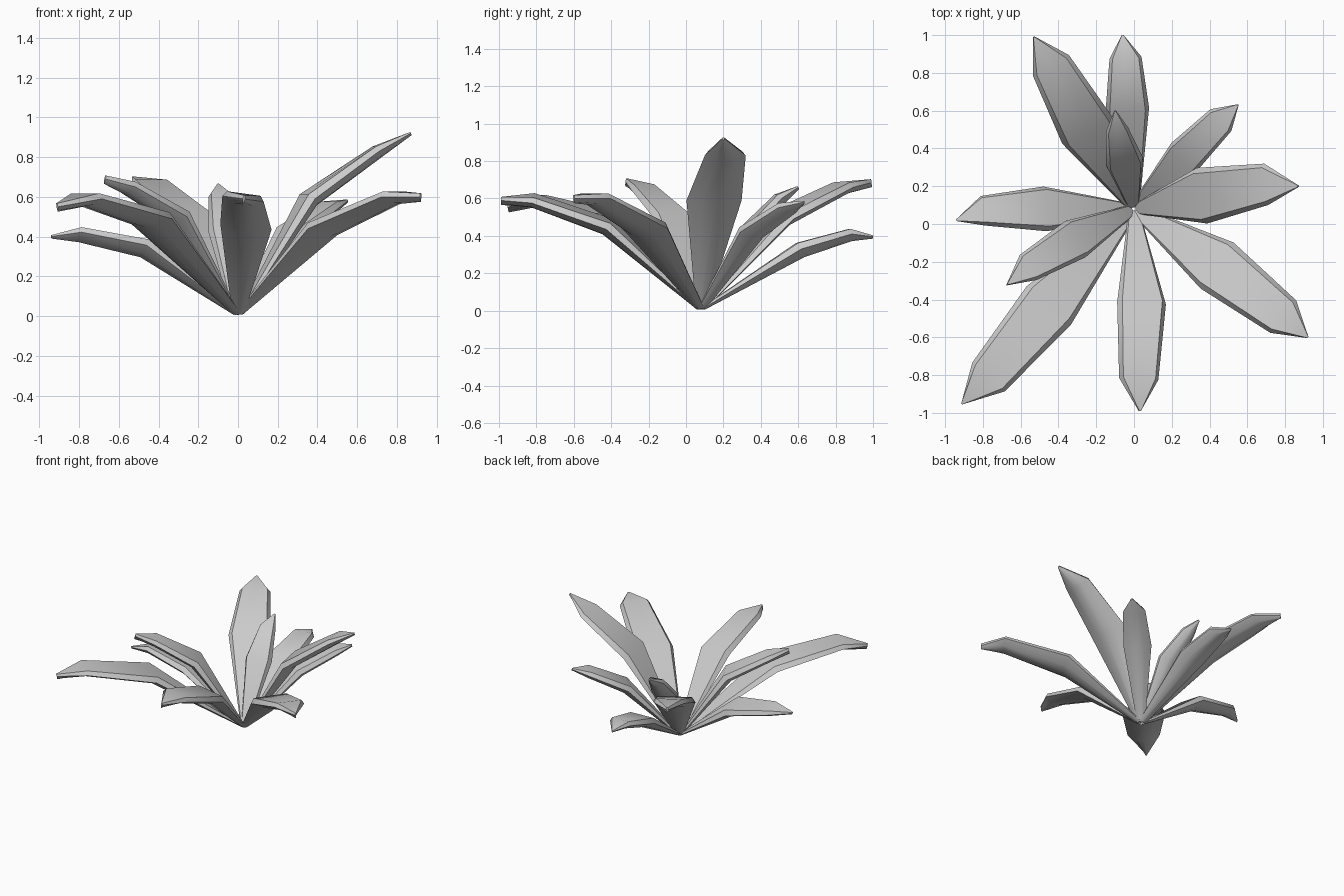
import bpy
import bmesh
from math import cos, sin, radians
from mathutils import Vector

cube = bpy.data.objects.get("Cube")
if cube:
    bpy.data.objects.remove(cube, do_unlink=True)

# Single grey leaf colour
leaf_grey = bpy.data.materials.new("leaf_grey")
leaf_grey.use_nodes = True
colour = (0.6, 0.6, 0.6, 1)
leaf_grey.diffuse_color = colour
leaf_grey.node_tree.nodes["Principled BSDF"].inputs["Base Color"].default_value = colour

UP = Vector((0, 0, 1))
ROOT = Vector((0, 0.08, 0.015))
BLUNT, SHARP = 0.045, 0.018

# Cross-section as (fraction of half width, fraction of thickness):
# rim, flat top, rim, sloping flank, then the keeled underside
SECTION = [(-0.82, 0.4), (0, 0.4), (0.82, 0.4), (1, 0),
           (0.5, -0.42), (0, -0.55), (-0.5, -0.42), (-1, 0)]
CREASES = (0, 2, 3, 7)


def make_leaf(name, knee, knee_width, shoulder, shoulder_width, tip, tip_depth, roll=0):
    """Thick leaf lofted from the root over a knee and a shoulder to the tip.
    A positive roll (degrees) lifts its right edge, looking outward."""
    knee, shoulder, tip = Vector(knee), Vector(shoulder), Vector(tip)
    outward = (tip - ROOT) * Vector((1, 1, 0))
    outward.normalize()
    path = [ROOT + outward * 0.015, knee, shoulder, tip]
    widths = [0.03, knee_width, shoulder_width, 0.005]
    depths = [0.02, 0.09, 0.07, tip_depth]
    c, s = cos(radians(roll)), sin(radians(roll))

    bm = bmesh.new()
    rings = []
    for i, (centre, width, depth) in enumerate(zip(path, widths, depths)):
        along = path[min(i + 1, 3)] - path[max(i - 1, 0)]
        flat = along.cross(UP).normalized()
        up = flat.cross(along).normalized()
        side, normal = flat * c + up * s, up * c - flat * s
        rings.append([bm.verts.new(centre + side * u * width + normal * v * depth)
                      for u, v in SECTION])

    count = len(SECTION)
    for a, b in zip(rings, rings[1:]):
        for k in range(count):
            n = (k + 1) % count
            bm.faces.new((a[k], a[n], b[n], b[k]))
    bm.faces.new(rings[0])
    bm.faces.new(rings[-1])
    bmesh.ops.recalc_face_normals(bm, faces=bm.faces)

    # Smooth top and underside, with crisp edges along the flanks
    for face in bm.faces:
        face.smooth = True
    for a, b in zip(rings, rings[1:]):
        for k in CREASES:
            bm.edges.get((a[k], b[k])).smooth = False
    for ring in (rings[0], rings[-1]):
        for k in range(count):
            bm.edges.get((ring[k], ring[(k + 1) % count])).smooth = False

    mesh = bpy.data.meshes.new(name)
    bm.to_mesh(mesh)
    bm.free()
    mesh.materials.append(leaf_grey)
    leaf = bpy.data.objects.new(name, mesh)
    bpy.context.collection.objects.link(leaf)


# Rosette of leaves: knee, half width, shoulder, half width, tip, tip depth, roll
make_leaf("tall_left_leaf", (.36, .15, .59), .15, (.7, .21, .83), .11, (.87, .2, .92), SHARP)
make_leaf("front_left_leaf", (.44, -.22, .44), .15, (.79, -.49, .6), .11, (.92, -.6, .6), BLUNT)
make_leaf("front_leaf", (.04, -.42, .45), .13, (.025, -.82, .59), .105, (.03, -.99, .59), BLUNT, 8)
make_leaf("front_right_leaf", (-.45, -.43, .49), .155, (-.77, -.81, .59), .115, (-.91, -.95, .55), BLUNT)
make_leaf("inner_right_leaf", (-.31, -.08, .5), .11, (-.56, -.23, .65), .08, (-.67, -.32, .69), BLUNT)
make_leaf("low_right_leaf", (-.47, .08, .34), .12, (-.8, .07, .41), .08, (-.94, .02, .4), SHARP, -9)
make_leaf("back_right_leaf", (-.25, .5, .49), .15, (-.44, .84, .66), .11, (-.53, .99, .685), BLUNT)
make_leaf("low_back_leaf", (-.035, .61, .33), .115, (-.045, .88, .41), .085, (-.06, 1, .395), SHARP)
make_leaf("back_left_leaf", (.27, .36, .42), .1, (.46, .55, .55), .08, (.55, .63, .58), SHARP)
make_leaf("inner_back_leaf", (-.05, .33, .42), .1, (-.09, .5, .6), .06, (-.1, .6, .66), SHARP)
